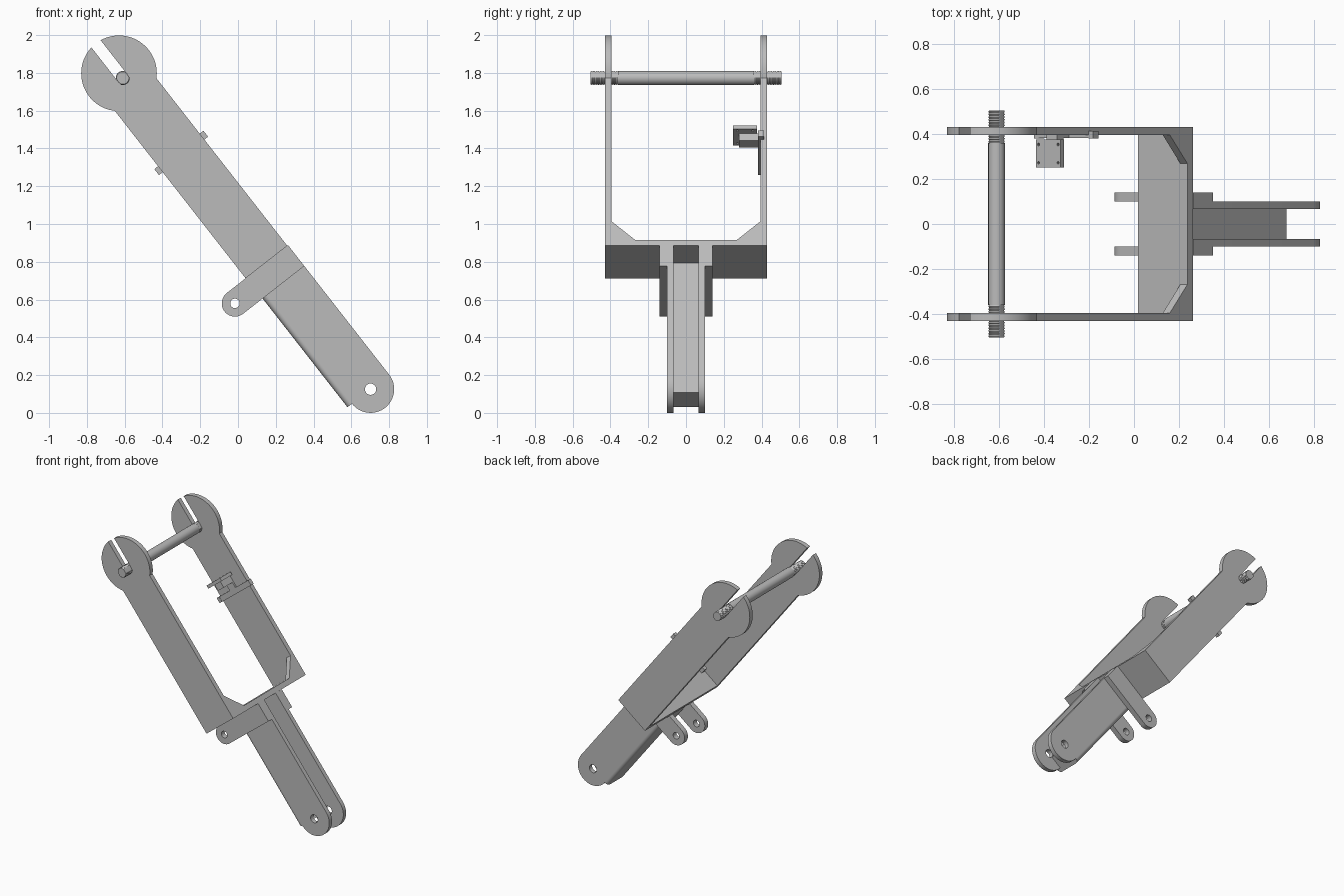
import bpy, bmesh, math
from mathutils import Vector

if "Cube" in bpy.data.objects:
    bpy.data.objects.remove(bpy.data.objects["Cube"], do_unlink=True)

grey = bpy.data.materials.new("plain grey metal")
grey.use_nodes = True
grey.diffuse_color = (0.5, 0.5, 0.5, 1)
grey.node_tree.nodes["Principled BSDF"].inputs["Base Color"].default_value = (0.5, 0.5, 0.5, 1)

# The fork leans back: s runs down its length, t across it, y sideways
ORIGIN = Vector((-0.63, 0, 1.798))
ALONG = Vector((0.6155, 0, -0.788)).normalized()
ACROSS = Vector((-ALONG.z, 0, ALONG.x))
SIDE = Vector((0, 1, 0))


def world(s, t, y):
    return ORIGIN + ALONG * s + ACROSS * t + SIDE * y


def finish(name, bm):
    bmesh.ops.recalc_face_normals(bm, faces=bm.faces)
    mesh = bpy.data.meshes.new(name)
    bm.to_mesh(mesh)
    bm.free()
    mesh.materials.append(grey)
    ob = bpy.data.objects.new(name, mesh)
    bpy.context.collection.objects.link(ob)
    bpy.ops.object.select_all(action='DESELECT')
    ob.select_set(True)
    bpy.context.view_layer.objects.active = ob
    bpy.ops.object.shade_smooth_by_angle(angle=math.radians(30))
    return ob


def arc(cx, cy, r, a0, a1, n=24):
    return [(cx + r * math.cos(a0 + (a1 - a0) * i / n),
             cy + r * math.sin(a0 + (a1 - a0) * i / n)) for i in range(n + 1)]


def circle(cx, cy, r, n=24):
    return arc(cx, cy, r, 0, math.tau, n)[:-1]


PLACE = {'y': lambda a, b, h: world(a, b, h),   # outline in (s, t)
         't': lambda a, b, h: world(a, h, b),   # outline in (s, y)
         's': lambda a, b, h: world(h, a, b)}   # outline in (t, y)


def prism(name, axis, low, high, outline, holes=()):
    """Extrude an outline with holes along one of the fork's axes."""
    bm = bmesh.new()
    for loop in (outline, *holes):
        vs = [bm.verts.new(PLACE[axis](a, b, low)) for a, b in loop]
        for i, v in enumerate(vs):
            bm.edges.new((vs[i - 1], v))
    bmesh.ops.triangle_fill(bm, edges=bm.edges[:], use_beauty=True)
    ext = bmesh.ops.extrude_face_region(bm, geom=bm.faces[:], use_keep_orig=True)
    shift = PLACE[axis](0, 0, high) - PLACE[axis](0, 0, low)
    moved = [g for g in ext['geom'] if isinstance(g, bmesh.types.BMVert)]
    bmesh.ops.translate(bm, vec=shift, verts=moved)
    return finish(name, bm)


def box(name, s, t, y):
    return prism(name, 'y', *y, [(s[0], t[0]), (s[1], t[0]), (s[1], t[1]), (s[0], t[1])])


HALF, END = 0.14, 1.268          # arm half width, lower end of the crown
SLOT, AXLE = 0.031, 0.032        # slot half width, axle position along s
PI = math.pi

# Arm outline: straight bar, round head, open slot
head = arc(0, 0, 0.2, math.asin(HALF / 0.2), PI - math.asin(SLOT / 0.2), 32)
arm = [(END, HALF)] + head + arc(AXLE, 0, SLOT, PI / 2, -PI / 2, 12)
arm += [(s, -t) for s, t in reversed(head)] + [(END, -HALF)]

# Lower plate outline: bar with a rounded hub
HUB = (2.138, 0.02)
plate = [(END, -0.105)] + arc(*HUB, 0.125, -PI / 2, PI / 2, 32) + [(END, 0.145)]

# Mounting tab outline: bar with a rounded end
TAB = (END + 0.07, -0.266)
tab = [(END, 0.145)] + arc(*TAB, 0.07, PI, PI * 2) + [(END + 0.14, 0.145)]

for side, k in (("left", 1), ("right", -1)):
    prism(side + "_arm", 'y', k * 0.395, k * 0.43, arm)
    prism(side + "_gusset", 't', 0.1, HALF,
          [(1.23, k * 0.395), (1.103, k * 0.395), (1.23, k * 0.268)])
    prism(side + "_lower_plate", 'y', k * 0.067, k * 0.1, plate, [circle(*HUB, 0.03)])
    prism(side + "_tab", 'y', k * 0.1, k * 0.14, tab, [circle(*TAB, 0.025)])

# Crown joining the arms
box("crown", (1.23, END), (-HALF, HALF), (-0.395, 0.395))

# Thick channel web with rounded outer corners
half_web = [(-0.01, 0.067), (-0.105, 0.067), (-0.105, 0.1)] + arc(-0.107, 0.072, 0.028, PI / 2, PI, 8)
prism("channel_web", 's', END, HUB[0], half_web + [(t, -y) for t, y in reversed(half_web)])

# Axle: round middle, threaded ends with two flats that fit the slots
ROD, THREAD, TIP, COUNT, SEG = 0.037, 0.36, 0.505, 24, 32
ends = [(THREAD + (TIP - THREAD) * i / COUNT, ROD if i % 2 else ROD - 0.004, SLOT - 0.001)
        for i in range(COUNT + 1)]
half_axle = [(THREAD, ROD, ROD)] + ends
stations = [(-y, r, f) for y, r, f in reversed(half_axle)] + half_axle
bm = bmesh.new()
rings = []
for y, r, flat in stations:
    rings.append([bm.verts.new(world(AXLE + s, max(-flat, min(flat, t)), y))
                  for s, t in circle(0, 0, r, SEG)])
for a, b in zip(rings, rings[1:]):
    for i in range(SEG):
        bm.faces.new((a[i - 1], a[i], b[i], b[i - 1]))
bm.faces.new(rings[0])
bm.faces.new(rings[-1])
finish("axle", bm)

# Small bracket clipped on the inside of the left arm
box("bracket_strap", (0.515, 0.555), (-0.165, 0.165), (0.382, 0.395))
for name, k in (("front", 1), ("rear", -1)):
    box(name + "_strap_hook", (0.515, 0.555), sorted((k * HALF, k * 0.165)), (0.38, 0.412))
box("bracket_back", (0.429, 0.515), (-0.03, 0.03), (0.382, 0.395))
box("bracket_rib", (0.429, 0.475), (-0.03, 0.03), (0.28, 0.385))
prism("bracket_plate", 's', 0.405, 0.429,
      [(-0.07, 0.25), (0.07, 0.25), (0.07, 0.375), (-0.07, 0.375)],
      [circle(t, y, 0.006, 10) for t in (-0.055, 0.055) for y in (0.272, 0.353)])
